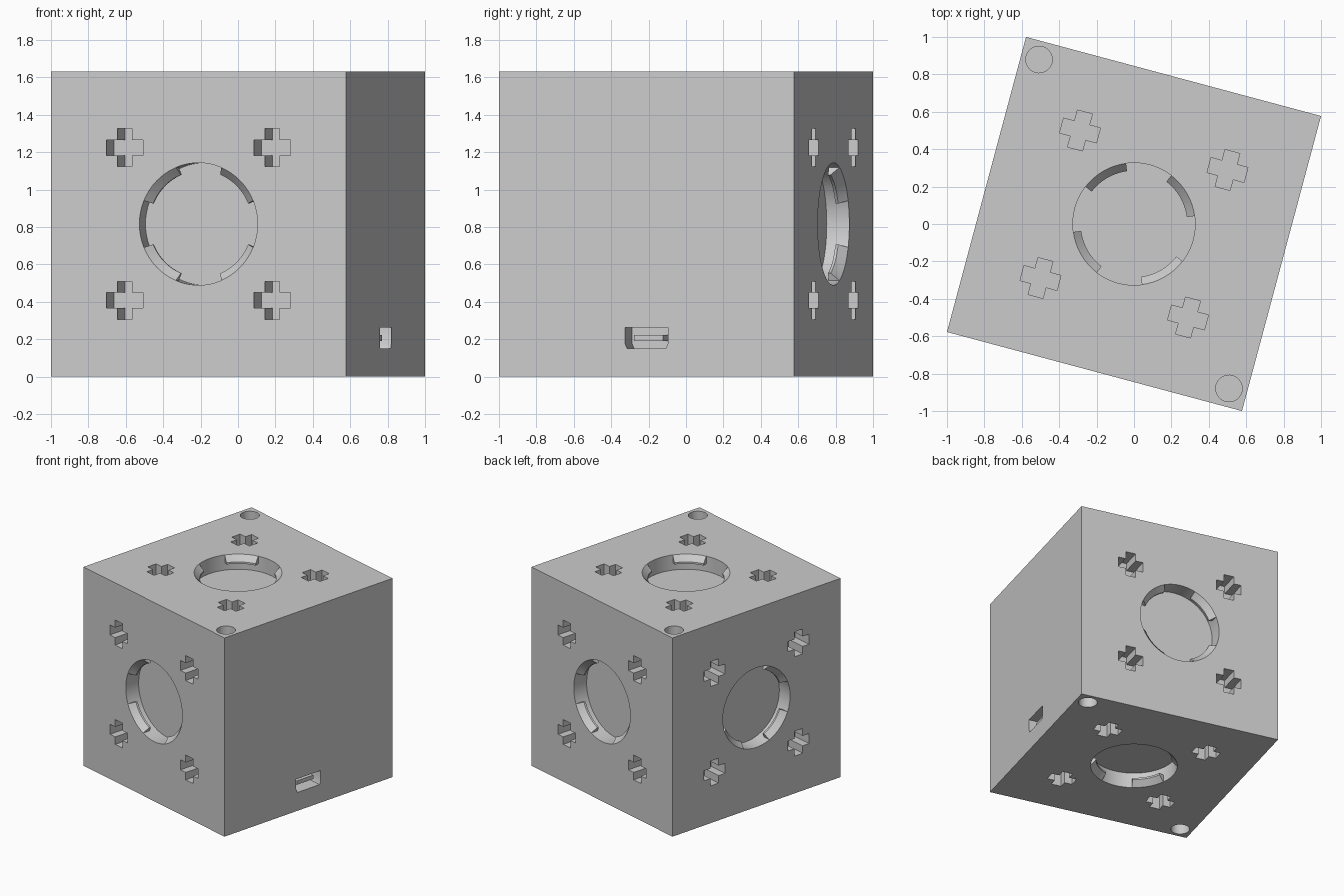
import bpy, bmesh, math
from mathutils import Matrix, Vector

default = bpy.data.objects.get("Cube")
if default:
    bpy.data.objects.remove(default, do_unlink=True)

SIDE = 1.633
HALF = SIDE / 2
SOCKET_R, SOCKET_DEPTH, SEGMENTS = 0.327, 0.125, 64
PLACE = Matrix.Translation((0, 0, HALF)) @ Matrix.Rotation(math.radians(-15), 4, 'Z')

grey = bpy.data.materials.new("plain_grey")
grey.use_nodes = True
colour = (0.6, 0.6, 0.6, 1)
grey.diffuse_color = colour
grey.node_tree.nodes["Principled BSDF"].inputs["Base Color"].default_value = colour


def turn(degrees, axis):
    return Matrix.Rotation(math.radians(degrees), 4, axis)


# Each matrix turns the +z face onto one side of the cube
TOP, BOTTOM = Matrix.Identity(4), turn(180, 'X')
FRONT, BACK, RIGHT, LEFT = turn(90, 'X'), turn(-90, 'X'), turn(-90, 'Y'), turn(90, 'Y')
SOCKET_FACES = [TOP, BOTTOM, FRONT, BACK, RIGHT]


def loft(bm, loops, close=False):
    """Join matching point loops into a capped solid."""
    rings = [[bm.verts.new(p) for p in loop] for loop in loops]
    n = len(rings[0])
    for a, b in zip(rings, rings[1:]):
        for i in range(n):
            j = (i + 1) % n
            bm.faces.new((a[i], a[j], b[j], b[i]))
    bm.faces.new(rings[0][::-1])
    bm.faces.new(rings[-1])


def prism(bm, matrix, outline, bottom, top):
    """Extrude a 2D outline; depths are measured from the face surface."""
    loft(bm, [[matrix @ Vector((x, y, HALF + z)) for x, y in outline]
              for z in (bottom, top)])


def circle(x, y, radius, count):
    step = math.tau / count
    return [(x + radius * math.cos(i * step), y + radius * math.sin(i * step))
            for i in range(count)]


def plus(cx, cy, reach, arm):
    quarter = [(reach, -arm), (reach, arm), (arm, arm)]
    pts = []
    for k in range(4):
        c, s = round(math.cos(k * math.pi / 2)), round(math.sin(k * math.pi / 2))
        pts += [(cx + c * x - s * y, cy + s * x + c * y) for x, y in quarter]
    return pts


def finish(name, bm):
    bmesh.ops.recalc_face_normals(bm, faces=bm.faces)
    bm.transform(PLACE)
    mesh = bpy.data.meshes.new(name)
    bm.to_mesh(mesh)
    bm.free()
    mesh.materials.append(grey)
    obj = bpy.data.objects.new(name, mesh)
    bpy.context.collection.objects.link(obj)
    return obj


def select_only(obj):
    bpy.ops.object.select_all(action='DESELECT')
    obj.select_set(True)
    bpy.context.view_layer.objects.active = obj


# Solid cube
bm = bmesh.new()
bmesh.ops.create_cube(bm, size=SIDE)
body = finish("cube_body", bm)

# Recesses: round sockets and plus-shaped pockets on five faces
bm = bmesh.new()
for face in SOCKET_FACES:
    prism(bm, face, circle(0, 0, SOCKET_R, SEGMENTS), -SOCKET_DEPTH, 0.05)
    for sx in (-1, 1):
        for sy in (-1, 1):
            prism(bm, face, plus(sx * SIDE / 4, sy * SIDE / 4, 0.102, 0.041), -0.163, 0.05)

# Round corner holes on top and bottom
for face in (TOP, BOTTOM):
    for s in (-1, 1):
        prism(bm, face, circle(-s * 0.718, s * 0.718, 0.071, 32), -0.1, 0.05)

# Connector port, wider at its top, on the remaining side
PORT_FACE = LEFT @ turn(90, 'Z')      # x runs across, y runs up
PORT_Y = 0.207 - HALF
port = [(-0.107, PORT_Y - 0.056), (0.107, PORT_Y - 0.056), (0.119, PORT_Y - 0.03),
        (0.119, PORT_Y + 0.056), (-0.119, PORT_Y + 0.056), (-0.119, PORT_Y - 0.03)]
prism(bm, PORT_FACE, port, -0.145, 0.05)
cutter = finish("recess_cutter", bm)
cutter.hide_render = True

cut = body.modifiers.new("recesses", 'BOOLEAN')
cut.operation, cut.solver, cut.object = 'DIFFERENCE', 'EXACT', cutter
select_only(body)
bpy.ops.object.modifier_apply(modifier=cut.name)
bpy.data.objects.remove(cutter, do_unlink=True)

# Four bevelled locking tabs around each socket, as (radius, depth) sections
section = [(SOCKET_R, 0), (0.285, -0.045), (0.285, -0.06),
           (SOCKET_R + 0.005, -0.06), (SOCKET_R + 0.005, -0.005)]
bm = bmesh.new()
for face in SOCKET_FACES:
    for k in range(4):
        loops = []
        for i in range(9):
            a = math.tau * (4 + 16 * k + i) / SEGMENTS
            loops.append([face @ Vector((r * math.cos(a), r * math.sin(a), HALF + z))
                          for r, z in section])
        loft(bm, loops)
tabs = finish("locking_tabs", bm)

# Connector tongue inside the port
bm = bmesh.new()
w, h = 0.08, 0.016
prism(bm, PORT_FACE, [(-w, PORT_Y - h), (w, PORT_Y - h), (w, PORT_Y + h), (-w, PORT_Y + h)],
      -0.15, -0.04)
tongue = finish("port_tongue", bm)

for obj in (body, tabs):
    select_only(obj)
    bpy.ops.object.shade_smooth_by_angle(angle=math.radians(30))
